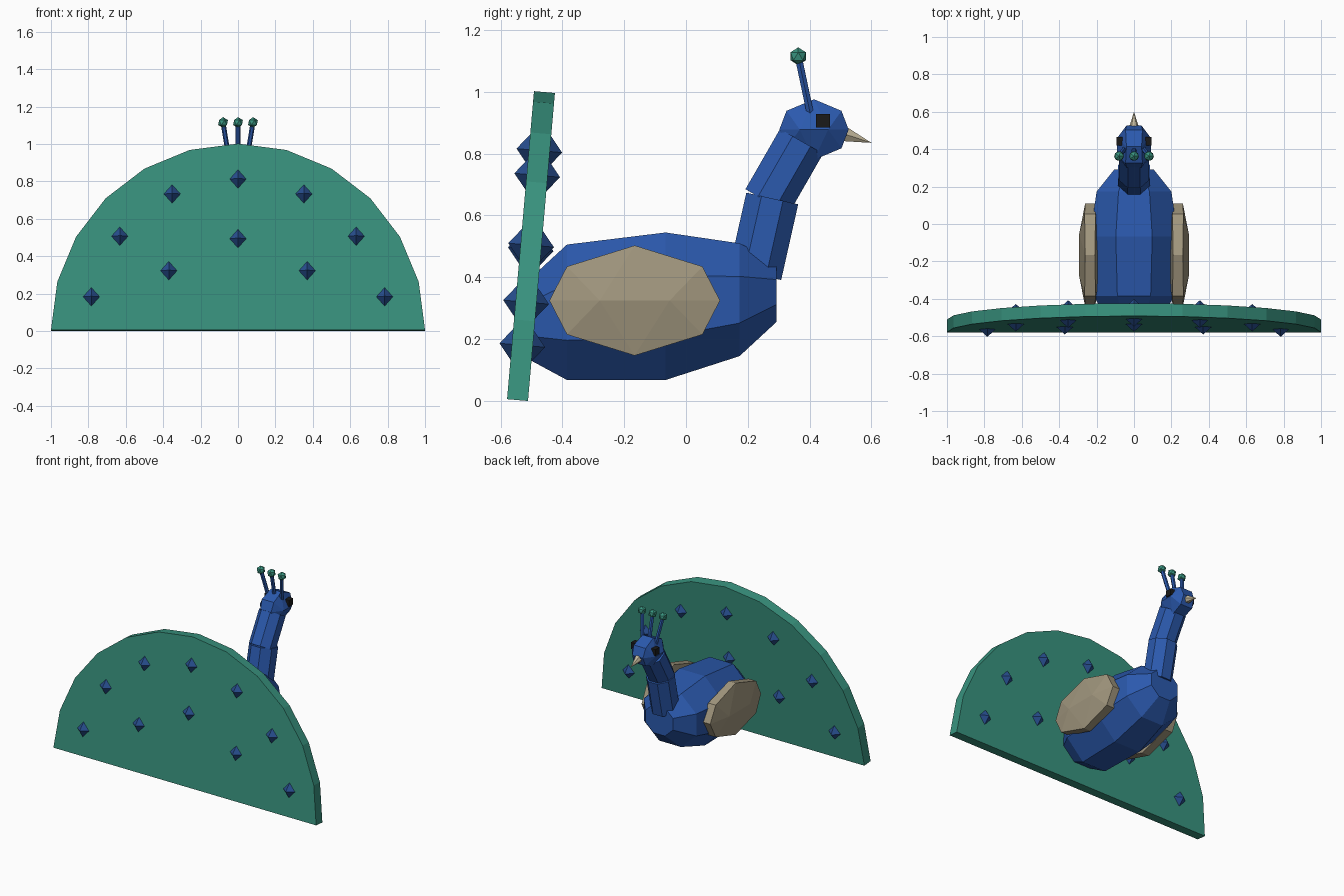
import bpy, bmesh
from math import sin, cos, pi, radians
from mathutils import Vector, Matrix

if "Cube" in bpy.data.objects:
    bpy.data.objects.remove(bpy.data.objects["Cube"])


def material(name, rgb):
    m = bpy.data.materials.new(name)
    m.diffuse_color = (*rgb, 1)
    m.use_nodes = True
    m.node_tree.nodes["Principled BSDF"].inputs["Base Color"].default_value = m.diffuse_color
    return m


BLUE = material("blue", (0.024, 0.10, 0.42))
DEEP = material("deep_blue", (0.02, 0.075, 0.27))
GREEN = material("green", (0.04, 0.29, 0.21))
TAN = material("tan", (0.36, 0.31, 0.21))
BEIGE = material("beige", (0.55, 0.48, 0.33))
DARK = material("dark", (0.01, 0.01, 0.01))


def finish(name, bm, mat):
    bmesh.ops.recalc_face_normals(bm, faces=bm.faces)
    me = bpy.data.meshes.new(name)
    bm.to_mesh(me)
    bm.free()
    me.materials.append(mat)
    ob = bpy.data.objects.new(name, me)
    bpy.context.collection.objects.link(ob)
    return ob


def tube(name, a, b, r1, r2, sides, mat):
    a, b = Vector(a), Vector(b)
    d = b - a
    rot = Vector((0, 0, 1)).rotation_difference(d).to_matrix().to_4x4()
    bm = bmesh.new()
    bmesh.ops.create_cone(bm, cap_ends=True, segments=sides, radius1=r1, radius2=r2, depth=d.length,
                          matrix=Matrix.Translation((a + b) / 2) @ rot @ Matrix.Rotation(pi / sides, 4, 'Z'))
    bmesh.ops.remove_doubles(bm, verts=bm.verts, dist=1e-5)
    return finish(name, bm, mat)


def hull(name, points, centre, scale, mat):
    bm = bmesh.new()
    for p in points:
        bm.verts.new([c + s * v for c, s, v in zip(centre, scale, p)])
    bmesh.ops.convex_hull(bm, input=bm.verts)
    return finish(name, bm, mat)


# faceted pebble shape shared by the wings and head
PEBBLE = []
for sx in (-1, 1):
    PEBBLE += [(sx * .45, 0, 1), (sx * .45, 0, -1)]
    for sy in (-1, 1):
        PEBBLE += [(sx, sy * .41, 0), (sx * .45, sy, 0)]
        PEBBLE += [(sx * .5, sy * .794, sz * .618) for sz in (-1, 1)]

# body: octagonal rings (y, half width, bottom, top)
bm = bmesh.new()
rings = []
for y, w, lo, hi in [(-.50, .15, .13, .40), (-.385, .215, .068, .506), (-.066, .235, .068, .545),
                     (.173, .20, .145, .51), (.292, .105, .255, .45)]:
    k = 1 / cos(pi / 8)
    rings.append([bm.verts.new((w * k * cos((i + .5) * pi / 4), y,
                                (lo + hi) / 2 + (hi - lo) / 2 * k * sin((i + .5) * pi / 4)))
                  for i in range(8)])
for r, s in zip(rings, rings[1:]):
    for i in range(8):
        j = (i + 1) % 8
        bm.faces.new((r[i], r[j], s[j], s[i]))
bm.faces.new(rings[0])
bm.faces.new(rings[-1])
finish("body", bm, BLUE)

# wings, eyes
for side, s in (("left", -1), ("right", 1)):
    hull(side + "_wing", PEBBLE, (s * .235, -.166, .325), (.058, .276, .178), TAN)
    cube = [(x, y, z) for x in (-1, 1) for y in (-1, 1) for z in (-1, 1)]
    hull(side + "_eye", cube, (s * .078, .443, .907), (.016, .022, .022), DARK)

# neck, head and beak
tube("lower_neck", (0, .224, .41), (0, .279, .655), .093, .093, 8, BLUE)
tube("upper_neck", (0, .262, .645), (0, .374, .84), .087, .087, 8, BLUE)
hull("head", PEBBLE, (0, .414, .878), (.09, .112, .098), BLUE)
tube("beak", (0, .505, .866), (0, .60, .835), .03, 0, 6, BEIGE)

# crest feathers
for i in (-1, 0, 1):
    tip = (i * .08, .363, 1.115)
    tube(f"crest_stalk_{i + 2}", (i * .05, .402, .93), tip, .013, .013, 6, BLUE)
    bm = bmesh.new()
    bmesh.ops.create_icosphere(bm, subdivisions=1, radius=.029, matrix=Matrix.Translation(tip))
    finish(f"crest_tip_{i + 2}", bm, GREEN)

# tail fan: half disc leaning slightly forward
TILT = Matrix.Translation((0, -.545, .003)) @ Matrix.Rotation(radians(-5), 4, 'X')
bm = bmesh.new()
face = bm.faces.new([bm.verts.new((cos(i * pi / 12), -.034, sin(i * pi / 12))) for i in range(13)])
ext = bmesh.ops.extrude_face_region(bm, geom=[face])
bmesh.ops.translate(bm, vec=(0, .068, 0), verts=[v for v in ext["geom"] if isinstance(v, bmesh.types.BMVert)])
bm.transform(TILT)
finish("tail_fan", bm, GREEN)

# diamond eye spots through the fan
OCTA = [(1, 0, 0), (-1, 0, 0), (0, 1, 0), (0, -1, 0), (0, 0, 1), (0, 0, -1)]
n = 0
for x, z in [(0, .81), (.352, .73), (.632, .503), (.784, .178), (0, .49), (.37, .318)]:
    for s in ((-1, 1) if x else (1,)):
        n += 1
        spot = hull(f"tail_spot_{n}", OCTA, (s * x, 0, z), (.082, .074, .092), DEEP)
        spot.data.transform(TILT)
